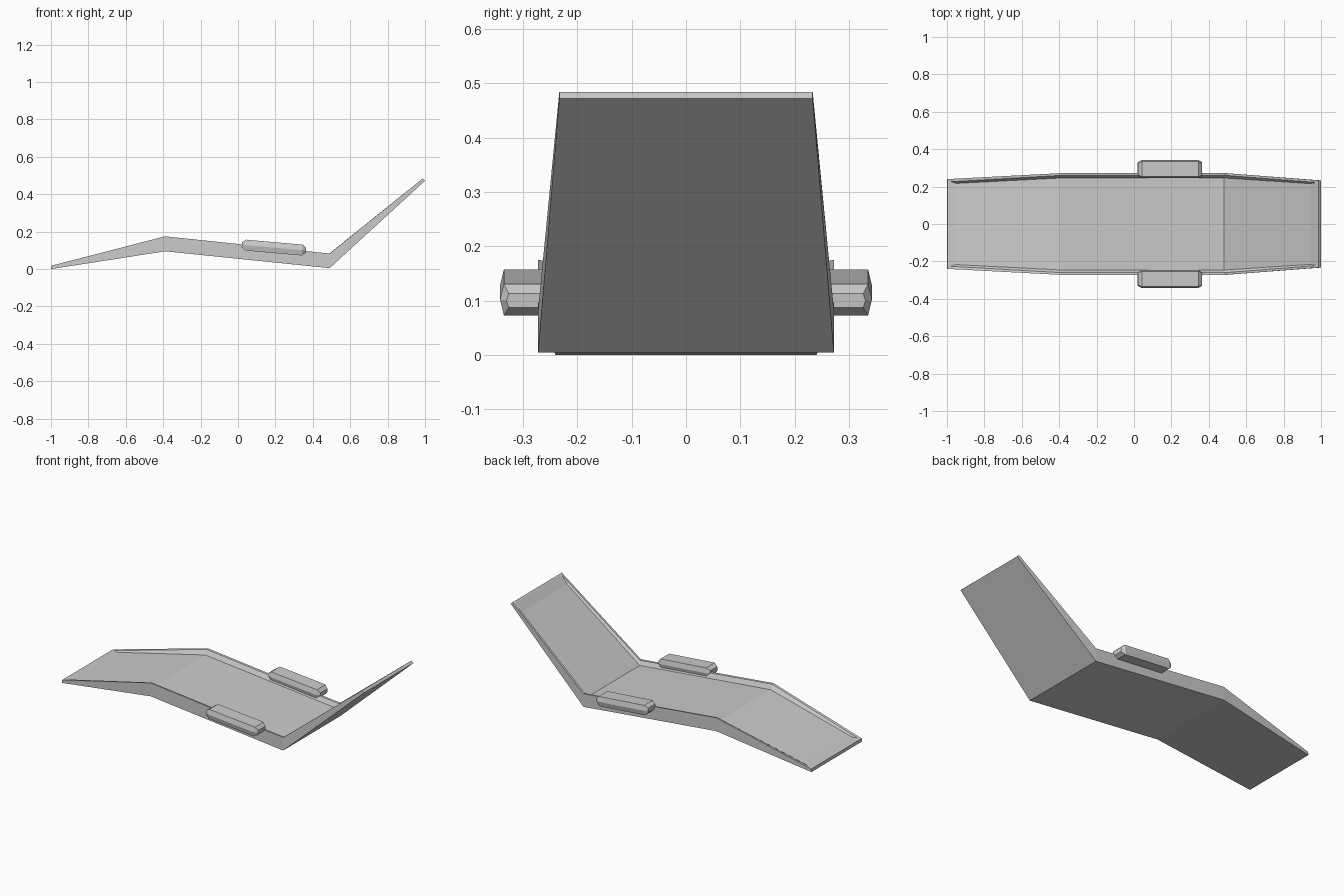
import bpy
import bmesh
from math import radians
from mathutils import Matrix

if "Cube" in bpy.data.objects:
    bpy.data.objects.remove(bpy.data.objects["Cube"])


def finish(bm, name):
    bmesh.ops.recalc_face_normals(bm, faces=bm.faces)
    mesh = bpy.data.meshes.new(name)
    bm.to_mesh(mesh)
    bm.free()
    obj = bpy.data.objects.new(name, mesh)
    bpy.context.collection.objects.link(obj)
    return obj


def loft(bm, sections, caps=True):
    """Skin a row of closed rings with quads."""
    rings = [[bm.verts.new(p) for p in s] for s in sections]
    for a, b in zip(rings, rings[1:]):
        n = len(a)
        for i in range(n):
            bm.faces.new((a[i], a[(i + 1) % n], b[(i + 1) % n], b[i]))
    if caps:
        bm.faces.new(rings[0])
        bm.faces.new(rings[-1])


# Lounger shell: (x, z, half width) for foot, knee, hip and head
bottom = [(-1.0, 0.0, .24), (-.39, .095, .272), (.49, .005, .272), (1.0, .472, .233)]
rim = [(-.998, .018, .24), (-.39, .175, .272), (.49, .083, .272), (.987, .484, .233)]
lip = [(-.98, .021, .226), (-.39, .173, .260), (.487, .082, .260), (.978, .476, .222)]
floor = [(-.95, .022, .217), (-.39, .145, .246), (.48, .058, .246), (.94, .434, .216)]


def outline(path):
    left = [(x, -w, z) for x, z, w in path]
    right = [(x, w, z) for x, z, w in reversed(path)]
    return left + right


bm = bmesh.new()
layers = [[bm.verts.new(p) for p in outline(c)] for c in (bottom, rim, lip, floor)]
for a, b in zip(layers, layers[1:]):
    for i in range(8):
        j = (i + 1) % 8
        bm.faces.new((a[i], a[j], b[j], b[i]))
for ring in (layers[0], layers[-1]):
    for i in range(3):
        bm.faces.new((ring[i], ring[i + 1], ring[6 - i], ring[7 - i]))
finish(bm, "lounger_shell")


# Armrests: tilted six-sided bars with tapered ends
def hexagon(x, side, mid, h):
    return [(x, mid, 0), (x, side, h), (x, -side, h),
            (x, -mid, 0), (x, -side, -h), (x, side, -h)]


for name, sign in (("armrest_front", -1), ("armrest_back", 1)):
    bm = bmesh.new()
    loft(bm, [hexagon(-.172, .032, .036, .013), hexagon(-.152, .041, .048, .029),
              hexagon(.152, .041, .048, .029), hexagon(.172, .032, .036, .013)])
    bm.transform(Matrix.Translation((.192, sign * .294, .115)) @ Matrix.Rotation(radians(5), 4, 'Y'))
    finish(bm, name)
